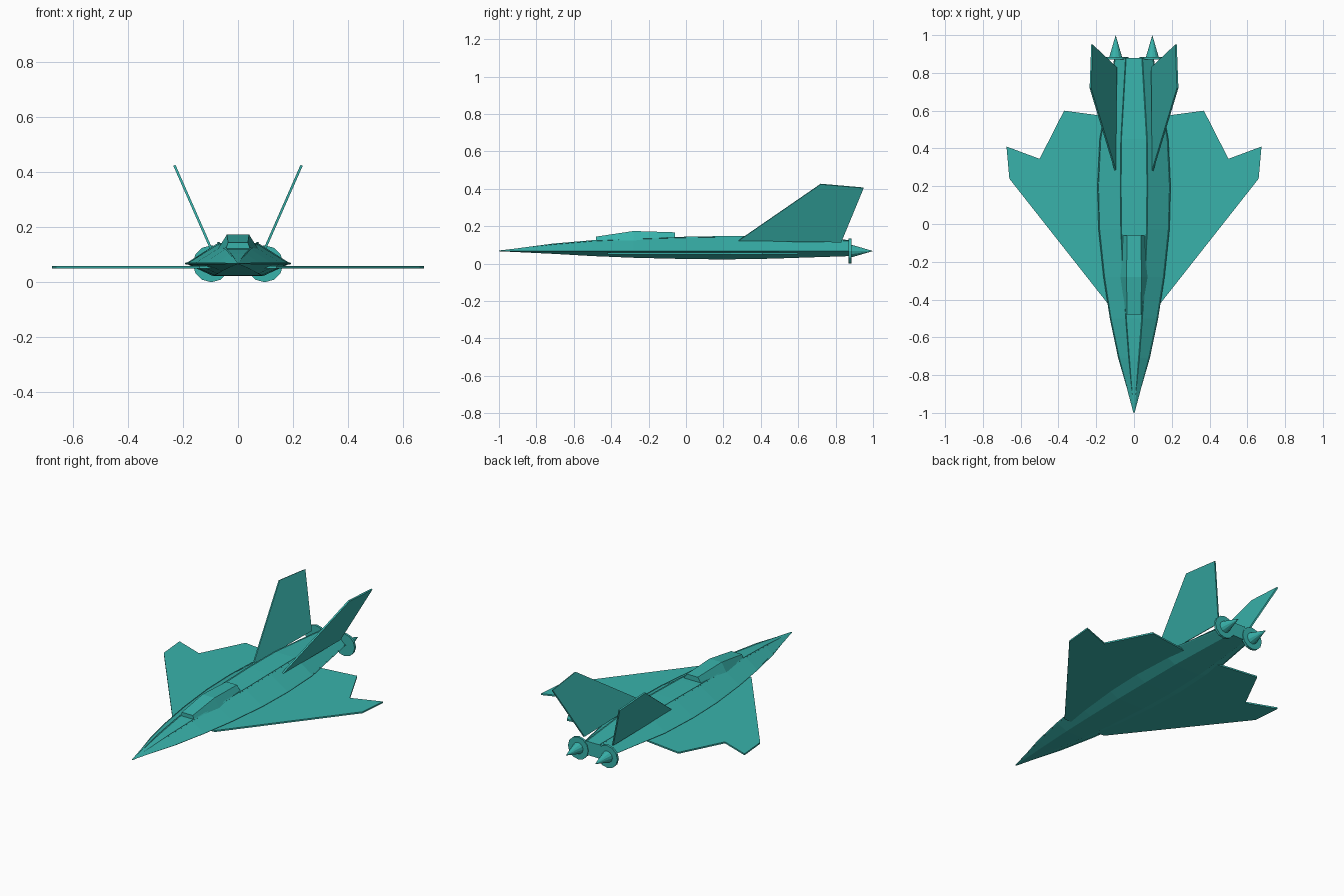
import bpy, bmesh, math
from mathutils import Vector, Matrix

if "Cube" in bpy.data.objects:
    bpy.data.objects.remove(bpy.data.objects["Cube"])

teal = bpy.data.materials.new("teal")
teal.diffuse_color = (0.04, 0.45, 0.41, 1)
teal.use_nodes = True
teal.node_tree.nodes["Principled BSDF"].inputs["Base Color"].default_value = teal.diffuse_color


def finish(name, bm):
    bmesh.ops.recalc_face_normals(bm, faces=bm.faces)
    me = bpy.data.meshes.new(name)
    bm.to_mesh(me)
    bm.free()
    me.materials.append(teal)
    ob = bpy.data.objects.new(name, me)
    bpy.context.collection.objects.link(ob)
    return ob


def loft(name, rings):
    bm = bmesh.new()
    vs = [[bm.verts.new(p) for p in r] for r in rings]
    n = len(vs[0])
    for a, b in zip(vs, vs[1:]):
        for i in range(n):
            j = (i + 1) % n
            bm.faces.new((a[i], a[j], b[j], b[i]))
    bm.faces.new(vs[0])
    bm.faces.new(vs[-1])
    return finish(name, bm)


def plate(name, pts, offset):
    o = Vector(offset) / 2
    return loft(name, [[Vector(p) - o for p in pts], [Vector(p) + o for p in pts]])


def cone(name, r1, r2, depth, loc, sides):
    bm = bmesh.new()
    m = Matrix.Translation(loc) @ Matrix.Rotation(-math.pi / 2, 4, 'X')
    bmesh.ops.create_cone(bm, cap_ends=True, segments=sides, radius1=r1,
                          radius2=r2, depth=depth, matrix=m)
    return finish(name, bm)


# Fuselage: y, shoulder, chine and belly half widths, top and belly heights
MID = 0.068
sections = [
    (-1.00, .002, .003, .002, .070, .066),
    (-0.71, .028, .080, .035, .103, .052),
    (-0.50, .044, .124, .058, .121, .040),
    (-0.28, .058, .158, .074, .131, .031),
    (-0.03, .070, .184, .086, .139, .025),
    (0.20, .072, .190, .090, .143, .022),
    (0.45, .070, .178, .086, .143, .026),
    (0.88, .045, .100, .055, .122, .040),
]
loft("fuselage", [[(-s, y, t), (s, y, t), (c, y, MID), (b, y, z), (-b, y, z), (-c, y, MID)]
                  for y, s, c, b, t, z in sections])

# Canopy: y, base and top half widths, base and top heights
loft("canopy", [[(-b, y, z), (b, y, z), (w, y, t), (-w, y, t)] for y, b, w, z, t in [
    (-0.48, .046, .036, .115, .144),
    (-0.28, .072, .040, .122, .174),
    (-0.06, .064, .036, .128, .167)]])

wing = [(.08, -.42), (.14, -.42), (.66, .24), (.675, .41), (.50, .345), (.37, .60),
        (.16, .572), (.08, .56)]
fin = [(.28, .122), (.72, .425), (.95, .405), (.83, .115)]
LEAN = 0.44

for side, k in (("left", -1), ("right", 1)):
    plate(side + "_wing", [(k * x, y, .054) for x, y in wing], (0, 0, .009))
    # Canted tail fins
    plate(side + "_tail_fin",
          [(k * (.097 + (z - .12) * LEAN), y, z) for y, z in fin],
          (k * .008, 0, -.0035))
    # Engine nozzle plates and exhaust cones
    cone(side + "_nozzle", .067, .067, .014, (k * .097, .877, .067), 12)
    cone(side + "_exhaust_cone", .035, 0, .12, (k * .097, .94, .067), 12)
    # Raised trim strips along the fuselage edges
    r = .004
    for part, col, h in (("shoulder", 1, 4), ("chine", 2, None)):
        rings = []
        for s in sections[1:]:
            x, z = k * s[col], (s[h] if h else MID)
            rings.append([(x - r, s[0], z), (x, s[0], z - r), (x + r, s[0], z), (x, s[0], z + r)])
        tip = Vector((0, -.995, MID))
        rings.insert(0, [tip + Vector(d) * .001 for d in ((-1, 0, 0), (0, 0, -1), (1, 0, 0), (0, 0, 1))])
        loft(f"{side}_{part}_trim", rings)
